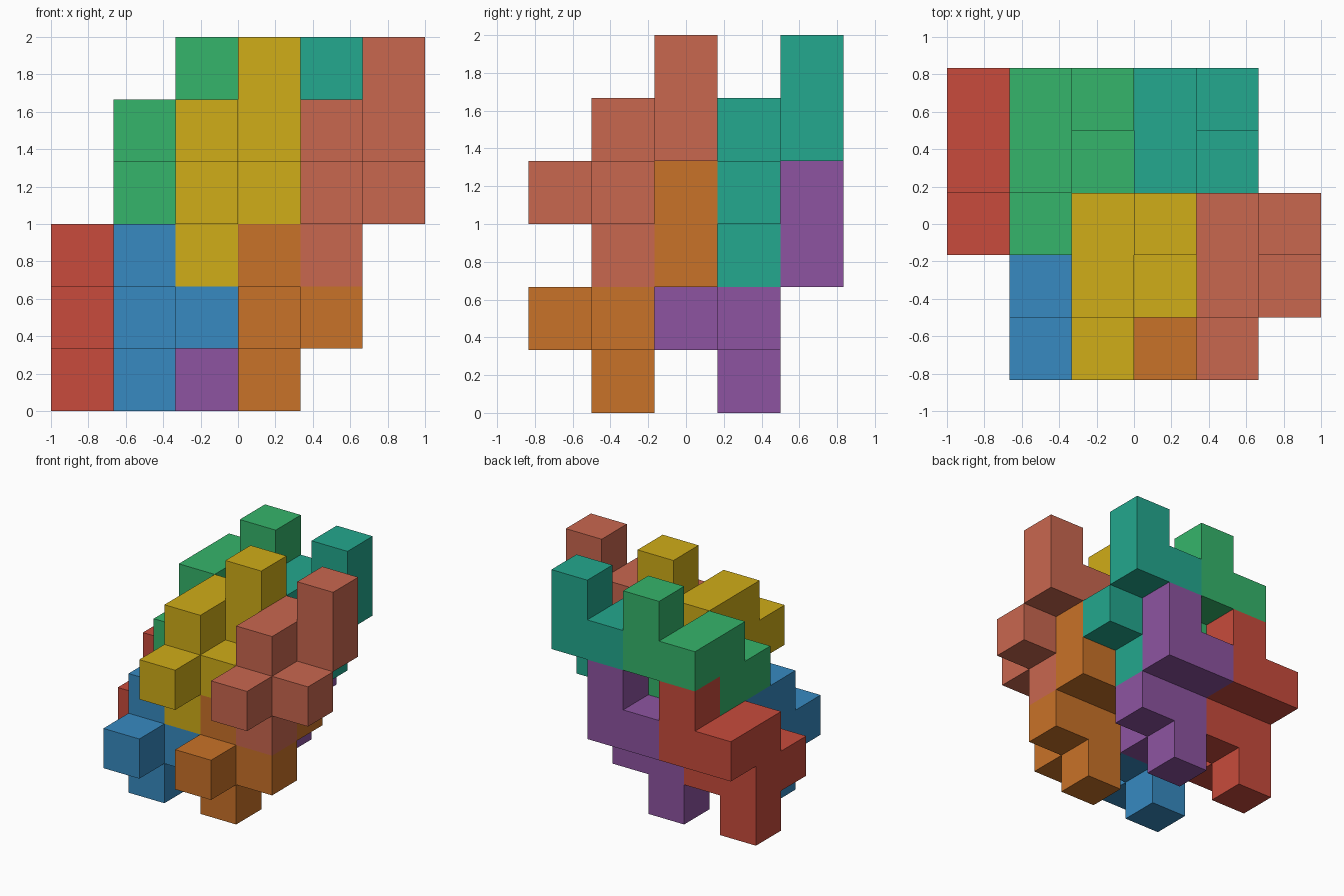
import bpy
import bmesh
from mathutils import Vector

if "Cube" in bpy.data.objects:
    bpy.data.objects.remove(bpy.data.objects["Cube"])

U = 1 / 3                                   # edge of one small cube
ORIGIN = Vector((-1, -2.5 * U, 0))

# The one eight-cube piece that every block repeats
CELLS = [(0, 0, 1), (0, 1, 0), (0, 1, 1), (0, 1, 2),
         (0, 2, 2), (1, 1, 1), (1, 2, 2), (1, 2, 3)]

# Colour and grid offset of each copy
PIECES = {
    "red":    ((200, 75, 60),  (0, 2, 0)),
    "purple": ((141, 84, 161), (2, 2, 0)),
    "blue":   ((55, 138, 193), (1, 0, 0)),
    "orange": ((201, 114, 40), (3, 0, 0)),
    "green":  ((53, 181, 107), (1, 2, 2)),
    "teal":   ((35, 168, 142), (3, 2, 2)),
    "yellow": ((208, 173, 24), (2, 0, 2)),
    "salmon": ((201, 103, 79), (4, 0, 2)),
}


def linear(c):
    c /= 255
    return c / 12.92 if c <= 0.04045 else ((c + 0.055) / 1.055) ** 2.4


def piece_mesh(name):
    """Outer skin of the joined cubes, without the walls between them."""
    bm = bmesh.new()
    for cell in CELLS:
        centre = Vector(cell) + Vector((0.5, 0.5, 0.5))
        for axis in range(3):
            for sign in (-1, 1):
                n = Vector((0, 0, 0))
                n[axis] = sign
                if tuple(int(a + b) for a, b in zip(cell, n)) in CELLS:
                    continue
                a = Vector((0, 0, 0))
                a[(axis + 1) % 3] = 0.5
                b = n.cross(a)
                corners = (-a - b, a - b, a + b, b - a)
                bm.faces.new([bm.verts.new((centre + n / 2 + c) * U) for c in corners])
    bmesh.ops.remove_doubles(bm, verts=bm.verts, dist=1e-4)
    bmesh.ops.dissolve_limit(bm, angle_limit=0.01, verts=bm.verts, edges=bm.edges)
    mesh = bpy.data.meshes.new(name)
    bm.to_mesh(mesh)
    bm.free()
    return mesh


# Place the eight interlocking copies
for colour, (rgb, offset) in PIECES.items():
    mesh = piece_mesh(colour + "_block")
    mat = bpy.data.materials.new(colour)
    mat.diffuse_color = (*[linear(c) for c in rgb], 1)
    mat.use_nodes = True
    mat.node_tree.nodes["Principled BSDF"].inputs["Base Color"].default_value = mat.diffuse_color
    mesh.materials.append(mat)
    obj = bpy.data.objects.new(colour + "_block", mesh)
    obj.location = ORIGIN + Vector(offset) * U
    bpy.context.collection.objects.link(obj)
